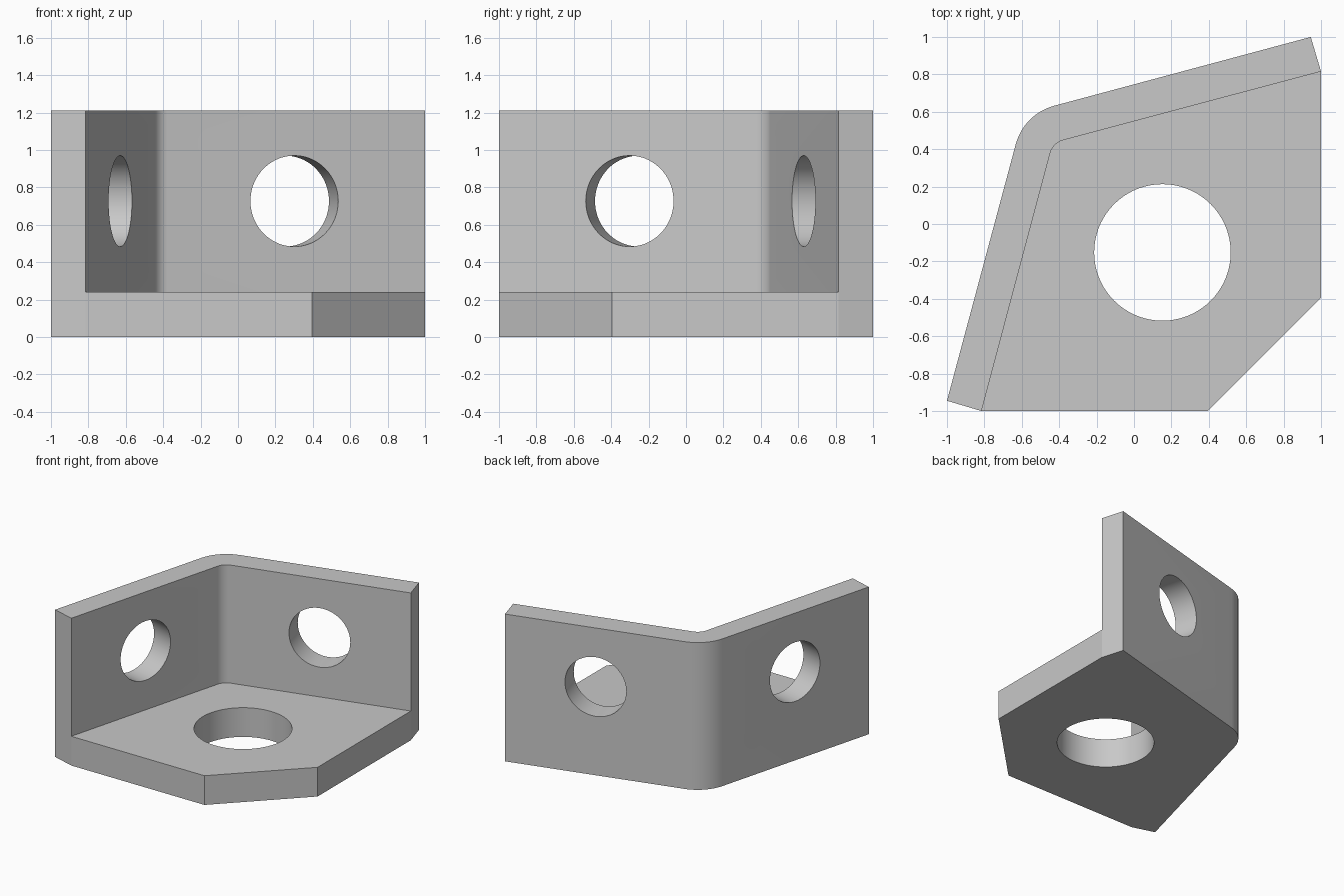
import bpy, bmesh
from math import sin, cos, radians
from mathutils import Vector, Matrix

default_cube = bpy.data.objects.get("Cube")
if default_cube:
    bpy.data.objects.remove(default_cube, do_unlink=True)

HEIGHT, BASE, THICK = 1.21, 0.24, 0.19
BEND = Vector((-0.352, 0.352))      # shared centre of both bend radii
INNER_R = 0.10
ALONG = Vector((cos(radians(75)), sin(radians(75))))   # left wall direction

steel = bpy.data.materials.new("light grey metal")
steel.use_nodes = True
grey = (0.58, 0.58, 0.58, 1)
steel.diffuse_color = grey
steel.node_tree.nodes["Principled BSDF"].inputs["Base Color"].default_value = grey


def swap(p):
    """Mirror a plan point across the bracket's diagonal."""
    return Vector((-p[1], -p[0]))


def bend_arc(radius, steps=12):
    angles = [radians(165 - 60 * i / steps) for i in range(steps + 1)]
    return [BEND + radius * Vector((cos(a), sin(a))) for a in angles]


def prism(name, outline, z0, z1):
    bm = bmesh.new()
    face = bm.faces.new([bm.verts.new((p[0], p[1], z0)) for p in outline])
    top = bmesh.ops.extrude_face_region(bm, geom=[face])["geom"]
    bmesh.ops.translate(bm, vec=(0, 0, z1 - z0),
                        verts=[v for v in top if isinstance(v, bmesh.types.BMVert)])
    bmesh.ops.recalc_face_normals(bm, faces=bm.faces)
    mesh = bpy.data.meshes.new(name)
    bm.to_mesh(mesh)
    bm.free()
    obj = bpy.data.objects.new(name, mesh)
    bpy.context.collection.objects.link(obj)
    mesh.materials.append(steel)
    return obj


def drill(name, centre, axis, radius, depth):
    circle = [(radius * cos(radians(a * 5)), radius * sin(radians(a * 5))) for a in range(72)]
    obj = prism(name, circle, -depth / 2, depth / 2)
    turn = Vector(axis).to_track_quat("Z", "Y").to_matrix().to_4x4()
    obj.data.transform(Matrix.Translation(centre) @ turn)
    return obj


# Solid block with the full plan outline
end_outer, end_inner, chamfer = Vector((-1, -0.945)), Vector((-0.815, -0.995)), Vector((0.395, -0.995))
end_inner.y = chamfer.y = -1.0
plan = [end_outer] + bend_arc(INNER_R + THICK)
plan += [swap(p) for p in (end_outer, end_inner, chamfer)] + [chamfer, end_inner]
bracket = prism("corner_bracket", plan, 0, HEIGHT)

# Hollow above the base plate, bounded by the inner wall faces
past_end = end_inner - 0.3 * ALONG
hollow = [past_end] + bend_arc(INNER_R) + [swap(past_end), (1.5, -1.5)]
cutters = [prism("hollow_cutter", hollow, BASE, HEIGHT + 0.2)]

# Base hole and one hole through each wall
cutters.append(drill("base_hole_cutter", (0.152, -0.152, BASE / 2), (0, 0, 1), 0.365, 1))
left = end_inner + 0.723 * ALONG
for name, p, n in (("side_hole_cutter", left, (ALONG.y, -ALONG.x, 0)),
                   ("back_hole_cutter", swap(left), (ALONG.x, -ALONG.y, 0))):
    cutters.append(drill(name, (p.x, p.y, 0.727), n, 0.243, 0.6))

bpy.ops.object.select_all(action="DESELECT")
bpy.context.view_layer.objects.active = bracket
bracket.select_set(True)
for cutter in cutters:
    cutter.hide_render = True
    mod = bracket.modifiers.new(cutter.name, "BOOLEAN")
    mod.operation, mod.solver, mod.object = "DIFFERENCE", "EXACT", cutter
    bpy.ops.object.modifier_apply(modifier=mod.name)
    bpy.data.objects.remove(cutter, do_unlink=True)

bpy.ops.object.shade_smooth_by_angle(angle=radians(12))
